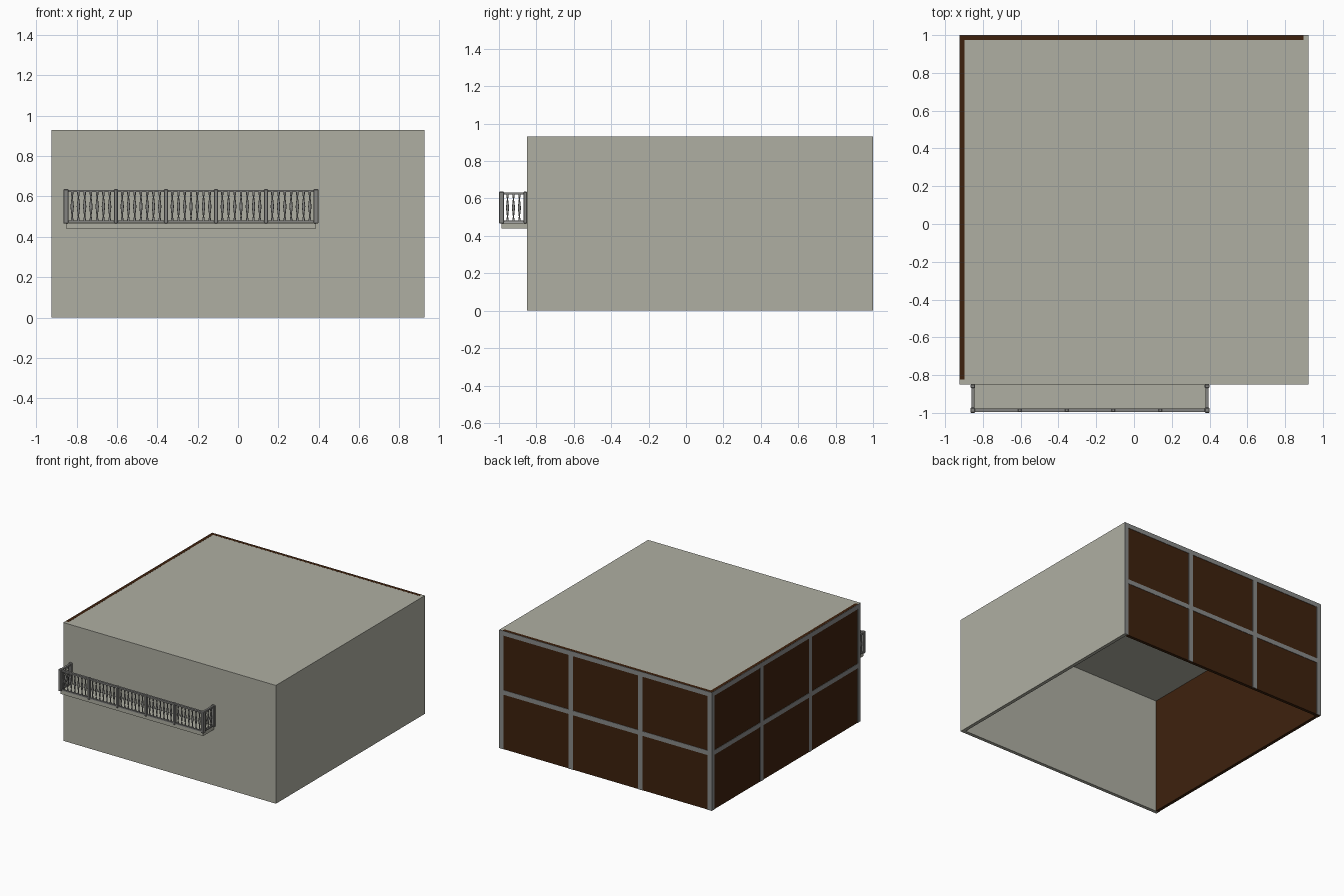
import bpy, bmesh, math
from mathutils import Matrix, Vector

if "Cube" in bpy.data.objects:
    bpy.data.objects.remove(bpy.data.objects["Cube"])


def material(name, rgb):
    m = bpy.data.materials.new(name)
    m.diffuse_color = (*rgb, 1)
    m.use_nodes = True
    m.node_tree.nodes["Principled BSDF"].inputs["Base Color"].default_value = m.diffuse_color
    return m


BEIGE = material("beige plaster", (0.43, 0.43, 0.365))
BROWN = material("dark brown panel", (0.048, 0.0155, 0.004))
GREY = material("frame grey", (0.25, 0.255, 0.25))
RAIL = material("railing grey", (0.23, 0.23, 0.22))


def build(name, mat, boxes, bevel=0):
    """One object from a list of (x0, x1, y0, y1, z0, z1) boxes."""
    bm = bmesh.new()
    for x0, x1, y0, y1, z0, z1 in boxes:
        mtx = (Matrix.Translation(((x0 + x1) / 2, (y0 + y1) / 2, (z0 + z1) / 2))
               @ Matrix.Diagonal((x1 - x0, y1 - y0, z1 - z0, 1)))
        bmesh.ops.create_cube(bm, size=1, matrix=mtx)
    return finish(name, mat, bm, bevel)


def finish(name, mat, bm, bevel=0):
    me = bpy.data.meshes.new(name)
    bm.to_mesh(me)
    bm.free()
    me.materials.append(mat)
    ob = bpy.data.objects.new(name, me)
    bpy.context.collection.objects.link(ob)
    if bevel:
        mod = ob.modifiers.new("bevel", 'BEVEL')
        mod.width = bevel
        mod.segments = 1
    return ob


# Overall room: open underneath
X, YF, YB, H = 0.925, -0.85, 1.0, 0.93
T, P = 0.027, 0.003          # wall thickness, frame plate thickness
build("front_wall", BEIGE, [(-X + P, X, YF, YF + T, 0, H - 0.012)])
build("right_wall", BEIGE, [(X - T, X, YF + T, YB - P, 0, H - 0.012)])
build("roof", BEIGE, [(-X + P, X, YF, YB - P, H - 0.012, H)])

# Brown panel walls, a hair above the roof surface
build("left_panel", BROWN, [(-X + P, -X + T, YF + T, YB - P, 0, H + 0.0005)])
build("back_panel", BROWN, [(-X + T, X - T, YB - T, YB - P, 0, H + 0.0005)])

# Grey window frames: four uprights, top bar and middle bar per wall
W, ZM = 0.036, 0.4475


def spans(a, b):
    step = (b - a - W) / 3
    return [(a + i * step, a + i * step + W) for i in range(4)]


bars = [(-X, X, YB - P, YB, H - W, H), (-X, X, YB - P, YB, ZM - W / 2, ZM + W / 2)]
bars += [(a, b, YB - P, YB, 0, H) for a, b in spans(-X, X)]
build("back_frame", GREY, bars)
bars = [(-X, -X + P, YF, YB, H - W, H), (-X, -X + P, YF, YB, ZM - W / 2, ZM + W / 2)]
bars += [(-X, -X + P, a, b, 0, H) for a, b in spans(YF, YB)]
build("left_frame", GREY, bars)

# Balcony slab
L, R, F = -0.853, 0.387, -0.986     # railing centre lines
build("balcony_slab", BEIGE, [(L, R, F, YF, 0.44, 0.468)])

# Posts: front row, plus one at the wall on each side
xs = [L + (R - L) * i / 5 for i in range(6)]
posts = []
for i, x in enumerate(xs):
    r = 0.0125 if i in (0, 5) else 0.0095
    posts.append((x - r, x + r, F - r - 0.001, F + r + 0.001, 0.466, 0.636))
    if i in (0, 5):
        posts.append((x - r, x + r, YF - 0.018, YF, 0.466, 0.636))
build("railing_posts", RAIL, posts, 0.003)

# Top and bottom rails
rails = []
for z0, z1, r in ((0.621, 0.633, 0.008), (0.471, 0.481, 0.006)):
    rails.append((L, R, F - r, F + r, z0, z1))
    rails += [(x - r, x + r, F, YF, z0, z1) for x in (L, R)]
build("railing_rails", RAIL, rails)

# Turned balusters
profile = [(0.006, 0.478), (0.006, 0.489), (0.003, 0.502), (0.0055, 0.524), (0.0085, 0.55),
           (0.0055, 0.576), (0.003, 0.598), (0.006, 0.611), (0.006, 0.624)]
spots = [(a + (b - a) * k / 8, F) for a, b in zip(xs, xs[1:]) for k in range(1, 8)]
spots += [(x, F + (YF - 0.009 - F) * k / 4) for x in (L, R) for k in range(1, 4)]
N = 8
bm = bmesh.new()
for cx, cy in spots:
    rings = [[bm.verts.new((cx + r * math.cos(2 * math.pi * j / N),
                            cy + r * math.sin(2 * math.pi * j / N), z)) for j in range(N)]
             for r, z in profile]
    for lo, hi in zip(rings, rings[1:]):
        for j in range(N):
            k = (j + 1) % N
            bm.faces.new((lo[j], lo[k], hi[k], hi[j])).smooth = True
finish("balusters", RAIL, bm)
